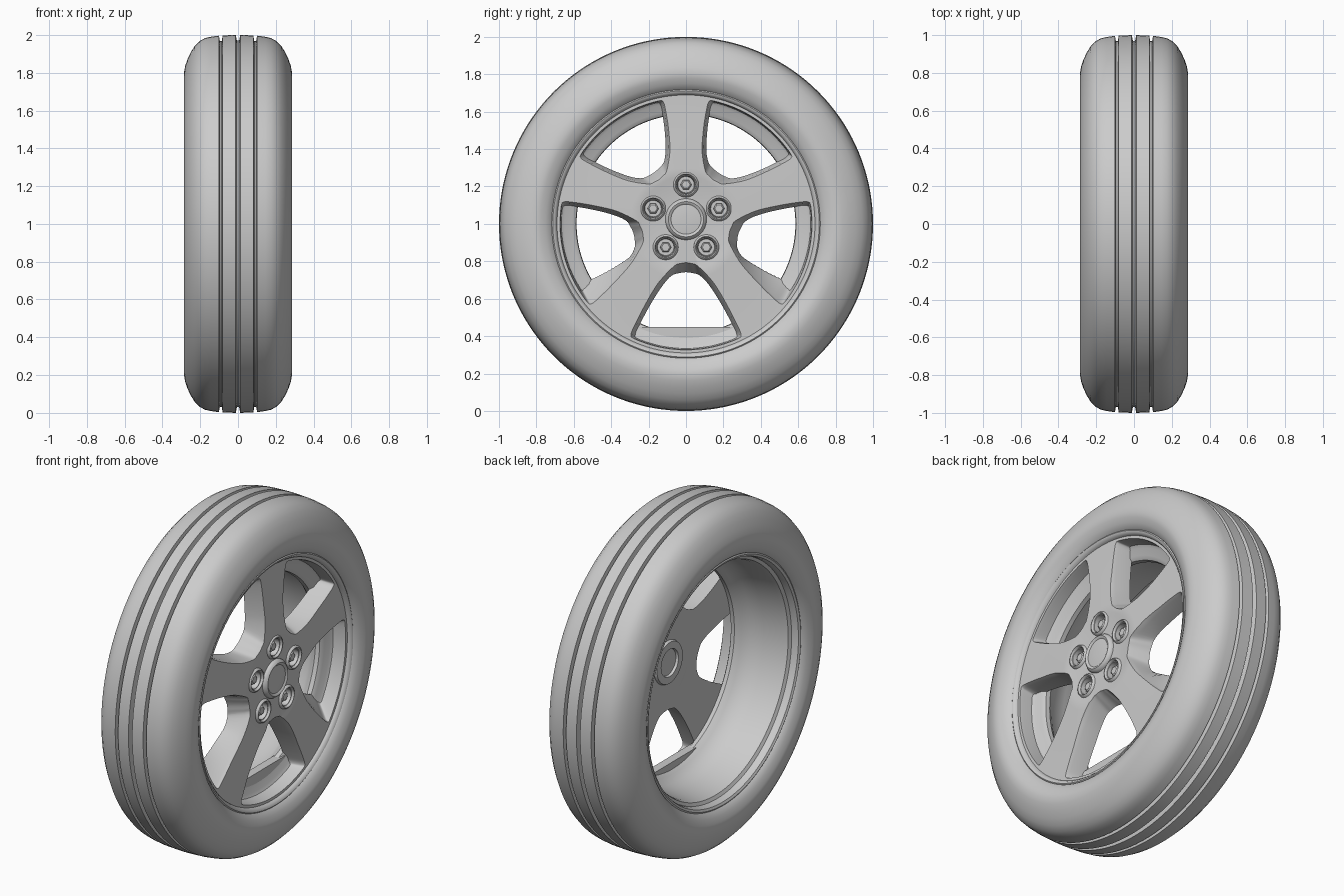
import bpy, bmesh
from math import sin, cos, pi, asin, radians, hypot

if "Cube" in bpy.data.objects:
    bpy.data.objects.remove(bpy.data.objects["Cube"])

SEG = 144
HUB_Z = 1.025      # the hub sits slightly above the tyre centre


def smooth(ob, angle=35):
    bpy.ops.object.select_all(action='DESELECT')
    ob.select_set(True)
    bpy.context.view_layer.objects.active = ob
    bpy.ops.object.shade_smooth_by_angle(angle=radians(angle))


def finish(name, bm, angle=35):
    bmesh.ops.remove_doubles(bm, verts=bm.verts, dist=1e-5)
    bmesh.ops.recalc_face_normals(bm, faces=bm.faces)
    me = bpy.data.meshes.new(name)
    bm.to_mesh(me)
    bm.free()
    ob = bpy.data.objects.new(name, me)
    bpy.context.collection.objects.link(ob)
    smooth(ob, angle)
    return ob


def bridge(bm, a, b):
    n = len(a)
    for i in range(n):
        bm.faces.new((a[i], a[(i + 1) % n], b[(i + 1) % n], b[i]))


def revolve(name, profile, seg=SEG, closed=True, cy=0, cz=1, angle=35):
    """Spin an (x, radius) profile about an axle parallel to x."""
    bm = bmesh.new()
    rings = [[bm.verts.new((x, cy + r * cos(2 * pi * i / seg), cz + r * sin(2 * pi * i / seg)))
              for i in range(seg)] for x, r in profile]
    if not closed:
        bm.faces.new(rings[0])
        bm.faces.new(rings[-1])
    for k in range(len(rings) - (0 if closed else 1)):
        bridge(bm, rings[k], rings[(k + 1) % len(rings)])
    return finish(name, bm, angle)


def spline(pts, n=4):
    """Closed smooth curve through the points."""
    out, m = [], len(pts)
    for i in range(m):
        p = [pts[(i + k) % m] for k in (-1, 0, 1, 2)]
        for j in range(n):
            t = j / n
            out.append(tuple(0.5 * (2 * b + (c - a) * t + (2 * a - 5 * b + 4 * c - d) * t * t
                       + (3 * b - a - 3 * c + d) * t ** 3) for a, b, c, d in zip(*p)))
    return out


# Tyre: sloping shoulders and three tread grooves
half = [(0.215, 0.70), (0.236, 0.712), (0.252, 0.722), (0.268, 0.75), (0.28, 0.778), (0.285, 0.805),
        (0.279, 0.838), (0.267, 0.872), (0.25, 0.908), (0.229, 0.942), (0.203, 0.968), (0.175, 0.983),
        (0.145, 0.99), (0.101, 0.996), (0.096, 0.968), (0.086, 0.968), (0.081, 0.997),
        (0.012, 1.0), (0.006, 0.97)]
revolve("tyre", half + [(-x, r) for x, r in reversed(half)])

# Rim barrel: open at the back, stepped ledge behind the spokes
revolve("rim_barrel", [
    (-0.225, 0.73), (-0.243, 0.722), (-0.25, 0.71), (-0.243, 0.697), (-0.225, 0.69), (-0.205, 0.688),
    (-0.195, 0.67), (-0.17, 0.662), (-0.05, 0.648), (0.03, 0.635), (0.065, 0.605), (0.095, 0.585),
    (0.12, 0.588), (0.135, 0.61), (0.14, 0.65), (0.16, 0.675), (0.215, 0.685), (0.235, 0.692),
    (0.247, 0.702), (0.25, 0.712), (0.243, 0.722), (0.225, 0.73)])

# Flat part of the ledge behind the bottom window
bm = bmesh.new()
bmesh.ops.create_cube(bm, size=1)
for v in bm.verts:
    v.co = (0.11 + v.co.x * 0.05, v.co.y * 0.5, 0.41 + v.co.z * 0.08)
finish("bottom_ledge", bm)

# Spoke disc, before the windows are cut
disc = revolve("spokes", [
    (0.12, 0.06), (0.12, 0.19), (0.125, 0.235), (0.12, 0.45), (0.12, 0.69), (0.228, 0.69),
    (0.23, 0.5), (0.242, 0.3), (0.242, 0.255), (0.236, 0.235), (0.236, 0.06)], closed=False)


def window(center, grow, hub_r, outer_r, base, widen):
    """Outline between two spokes; widen thickens the (left, right) spoke towards the rim."""
    def side(extra):
        pts = []
        for r, w in ((outer_r - 0.012, 0.135), (0.61, 0.122), (0.52, 0.108), (0.43, 0.1), (0.36, 0.1)):
            add = base + extra * min(1, max(0, (r - 0.36) / 0.25))
            pts.append((r, radians(36) - asin((w + add - grow) / r)))
        return pts + [(hub_r + 0.022, min(radians(13), pts[-1][1] * 0.8)), (hub_r + 0.006, radians(6.5))]
    pos, neg = side(widen[0]), side(widen[1])
    a0, a1 = pos[0][1], -neg[0][1]
    arc = [(outer_r, a1 + (a0 - a1) * t) for t in (0.04, 0.2, 0.35, 0.5, 0.65, 0.8, 0.96)]
    pts = pos + [(hub_r, 0)] + [(r, -a) for r, a in reversed(neg)] + arc
    out = []
    for u, v in spline([(r * cos(a), r * sin(a)) for r, a in pts]):
        # Raise the pattern with the hub, but keep the outer edge on the rim circle
        y = u * cos(center) - v * sin(center)
        z = u * sin(center) + v * cos(center) + 0.04
        r0, r1 = hypot(u, v), hypot(y, z)
        t = min(1, max(0, (r0 - 0.25) / 0.38))
        s = 1 + t * (r0 / r1 - 1)
        out.append((y * s, 1 + z * s))
    return out


def cut(cutter):
    mod = disc.modifiers.new("cut", 'BOOLEAN')
    mod.operation = 'DIFFERENCE'
    mod.solver = 'EXACT'
    mod.object = cutter
    bpy.context.view_layer.objects.active = disc
    bpy.ops.object.modifier_apply(modifier=mod.name)
    bpy.data.objects.remove(cutter)


# Five tapered windows with a soft front edge; lower spokes are thicker behind
for k in range(5):
    bm = bmesh.new()
    ang = -pi / 2 + k * 2 * pi / 5
    deep = {1: (0, 0.12), 4: (0.12, 0)}.get(k, (0, 0))
    loops = []
    for x, grow, hub_r, outer_r, base, widen in (
            (0.28, 0.03, 0.225, 0.684, 0, (0, 0)), (0.23, 0.008, 0.25, 0.674, 0, (0, 0)),
            (0.21, 0, 0.26, 0.67, 0, (0, 0)), (0.07, 0, 0.315, 0.66, 0.022, deep)):
        loops.append([bm.verts.new((x, y, z)) for y, z in window(ang, grow, hub_r, outer_r, base, widen)])
    for a, b in zip(loops, loops[1:]):
        bridge(bm, a, b)
    bm.faces.new(loops[0])
    bm.faces.new(loops[-1])
    cut(finish("window_cutter", bm))

# Lug pockets, with a raised collar and a nut in each
for k in range(5):
    a = pi / 2 + k * 2 * pi / 5
    cy, cz = 0.185 * cos(a), HUB_Z + 0.185 * sin(a)
    cut(revolve("pocket_cutter", [(0.205, 0.044), (0.28, 0.054)], 32, False, cy, cz))
    revolve(f"lug_collar_{k + 1}", [(0.22, 0.05), (0.246, 0.053), (0.25, 0.058), (0.246, 0.065), (0.22, 0.072)],
            32, True, cy, cz, 60)
    revolve(f"lug_nut_{k + 1}", [(0.195, 0.03), (0.226, 0.03), (0.232, 0.022)], 6, False, cy, cz)
smooth(disc)

# Centre cap with a rounded rim and shallow dish
revolve("centre_cap", [(0.21, 0.112), (0.242, 0.11), (0.254, 0.102), (0.26, 0.094), (0.257, 0.086),
                       (0.252, 0.08), (0.255, 0.05), (0.256, 0.02)], 64, False, 0, HUB_Z)
# Bearing seat on the back of the hub
revolve("hub_back_ring", [(0.13, 0.075), (0.105, 0.08), (0.105, 0.12), (0.13, 0.13)], 64, True, 0, HUB_Z)
